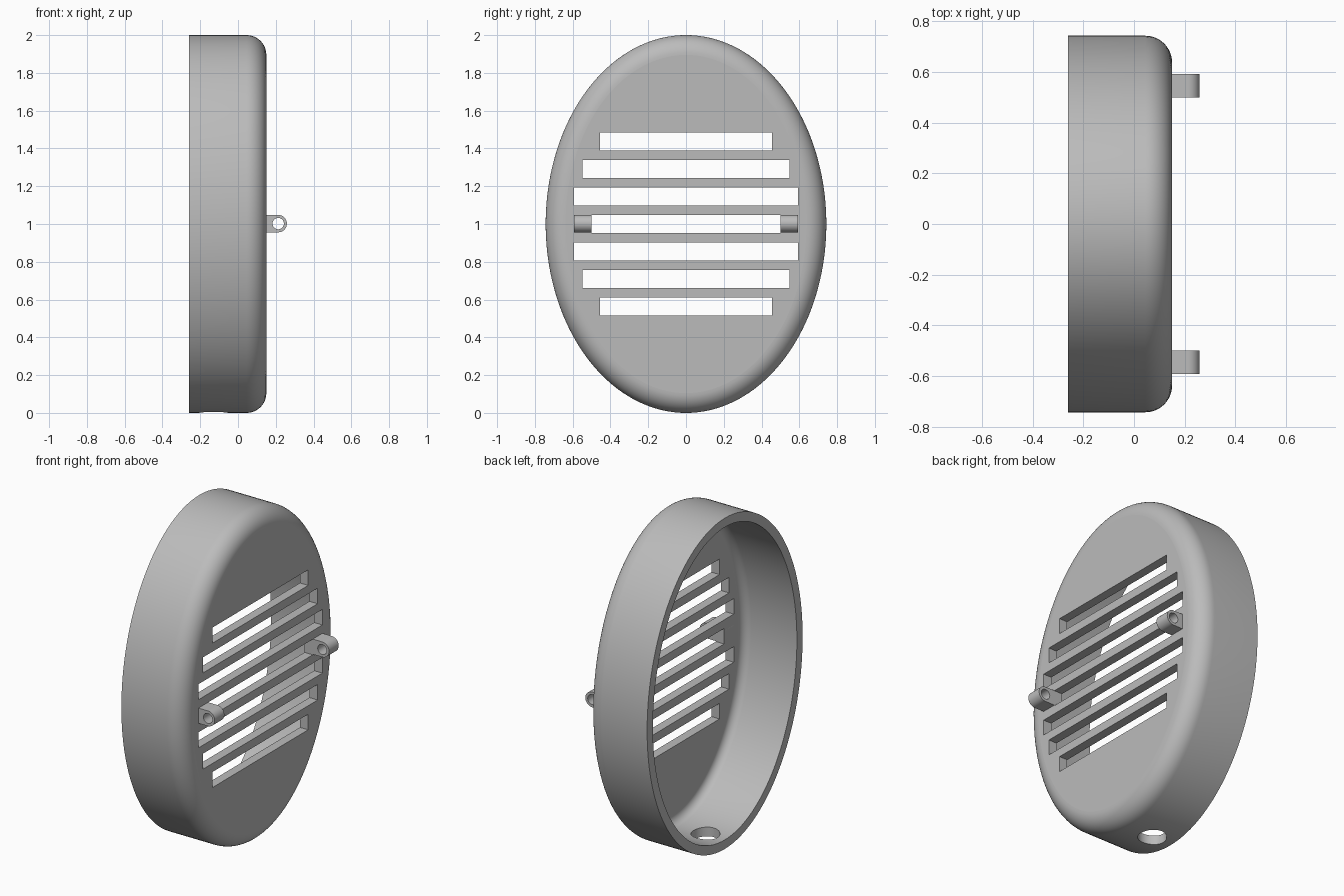
import bpy, bmesh
from math import sin, cos, pi, radians

if "Cube" in bpy.data.objects:
    bpy.data.objects.remove(bpy.data.objects["Cube"], do_unlink=True)

BACK, FACE, WALL = -0.26, 0.15, 0.055
HALF_Y, HALF_Z, SEGS = 0.743, 1.0, 160

grey = bpy.data.materials.new("plain grey")
grey.use_nodes = True
grey.diffuse_color = (0.5, 0.5, 0.5, 1)
grey.node_tree.nodes["Principled BSDF"].inputs["Base Color"].default_value = (0.5, 0.5, 0.5, 1)


def make_object(name, bm):
    bmesh.ops.recalc_face_normals(bm, faces=bm.faces)
    mesh = bpy.data.meshes.new(name)
    bm.to_mesh(mesh)
    bm.free()
    mesh.materials.append(grey)
    obj = bpy.data.objects.new(name, mesh)
    bpy.context.collection.objects.link(obj)
    return obj


def box(bm, x0, x1, y0, y1, z0, z1):
    verts = bmesh.ops.create_cube(bm, size=1)["verts"]
    bmesh.ops.scale(bm, vec=(x1 - x0, y1 - y0, z1 - z0), verts=verts)
    bmesh.ops.translate(bm, vec=((x0 + x1) / 2, (y0 + y1) / 2, (z0 + z1) / 2), verts=verts)


def fillet(x, inset, radius, steps=12):
    """Quarter round from the side wall to the face, as (x, inset) pairs."""
    return [(x - radius + radius * sin(t), inset + radius - radius * cos(t))
            for t in (pi / 2 * i / steps for i in range(steps + 1))]


def activate(obj):
    bpy.ops.object.select_all(action='DESELECT')
    obj.select_set(True)
    bpy.context.view_layer.objects.active = obj


# Elliptical cup: inner face, inner wall, rim, outer wall, rounded outer face
inner = fillet(FACE - WALL, WALL, 0.05)
profile = inner[::-1] + [(BACK, WALL), (BACK, 0)] + fillet(FACE, 0, 0.105)
bm = bmesh.new()
rings = []
for x, inset in profile:
    rings.append([bm.verts.new((x, (HALF_Y - inset) * cos(2 * pi * i / SEGS),
                                1 + (HALF_Z - inset) * sin(2 * pi * i / SEGS)))
                  for i in range(SEGS)])
for a, b in zip(rings, rings[1:]):
    for i in range(SEGS):
        j = (i + 1) % SEGS
        bm.faces.new((a[i], a[j], b[j], b[i]))
bm.faces.new(rings[0])
bm.faces.new(rings[-1])
cover = make_object("vent_cover", bm)

# Cutter for the seven louvre slots
bm = bmesh.new()
half_widths = [0.5, 0.592, 0.547, 0.456]
for row in range(-3, 4):
    w = half_widths[abs(row)]
    z = 1 + row * 0.1455
    box(bm, FACE - 0.15, FACE + 0.1, -w, w, z - 0.047, z + 0.047)
slots = make_object("slot_cutter", bm)

# Cutter for the drain hole in the bottom wall
bm = bmesh.new()
bmesh.ops.create_cone(bm, cap_ends=True, segments=48, radius1=0.08, radius2=0.08, depth=0.4)
bmesh.ops.translate(bm, vec=(-0.13, 0, 0), verts=bm.verts)
drain = make_object("drain_cutter", bm)

activate(cover)
for cutter in (slots, drain):
    mod = cover.modifiers.new(cutter.name, 'BOOLEAN')
    mod.operation = 'DIFFERENCE'
    mod.solver = 'EXACT'
    mod.object = cutter
    bpy.ops.object.modifier_apply(modifier=mod.name)
    bpy.data.objects.remove(cutter, do_unlink=True)


# Pierced hinge lugs, each a rounded tab extruded along y
def lug(name, y0, y1, radius=0.046, hole=0.03, cx=0.213, cz=1.002, steps=48):
    bm = bmesh.new()
    loops = []
    for y in (y0, y1):
        outer, bore = [], []
        for i in range(steps):
            t = 2 * pi * i / steps
            c, s = cos(t), sin(t)
            if c >= -1e-6:
                x, z = cx + radius * c, cz + radius * s
            else:
                # square root end reaching into the cover plate
                reach = cx - (FACE - WALL)
                k = min(reach / -c, radius / max(abs(s), 1e-6))
                x, z = cx + k * c, cz + k * s
            outer.append(bm.verts.new((x, y, z)))
            bore.append(bm.verts.new((cx + hole * c, y, cz + hole * s)))
        loops += [outer, bore]
    o0, b0, o1, b1 = loops
    for p, q in ((o0, o1), (o1, b1), (b1, b0), (b0, o0)):
        for i in range(steps):
            j = (i + 1) % steps
            bm.faces.new((p[i], p[j], q[j], q[i]))
    return make_object(name, bm)


lugs = [lug("right_side_lug", -0.592, -0.5), lug("left_side_lug", 0.5, 0.592)]

# Smooth curved walls, flat plates
for obj in [cover] + lugs:
    activate(obj)
    bpy.ops.object.shade_smooth_by_angle(angle=radians(30))
    for face in obj.data.polygons:
        if max(abs(c) for c in face.normal) > 0.9999 and len(face.vertices) > 4:
            face.use_smooth = False
